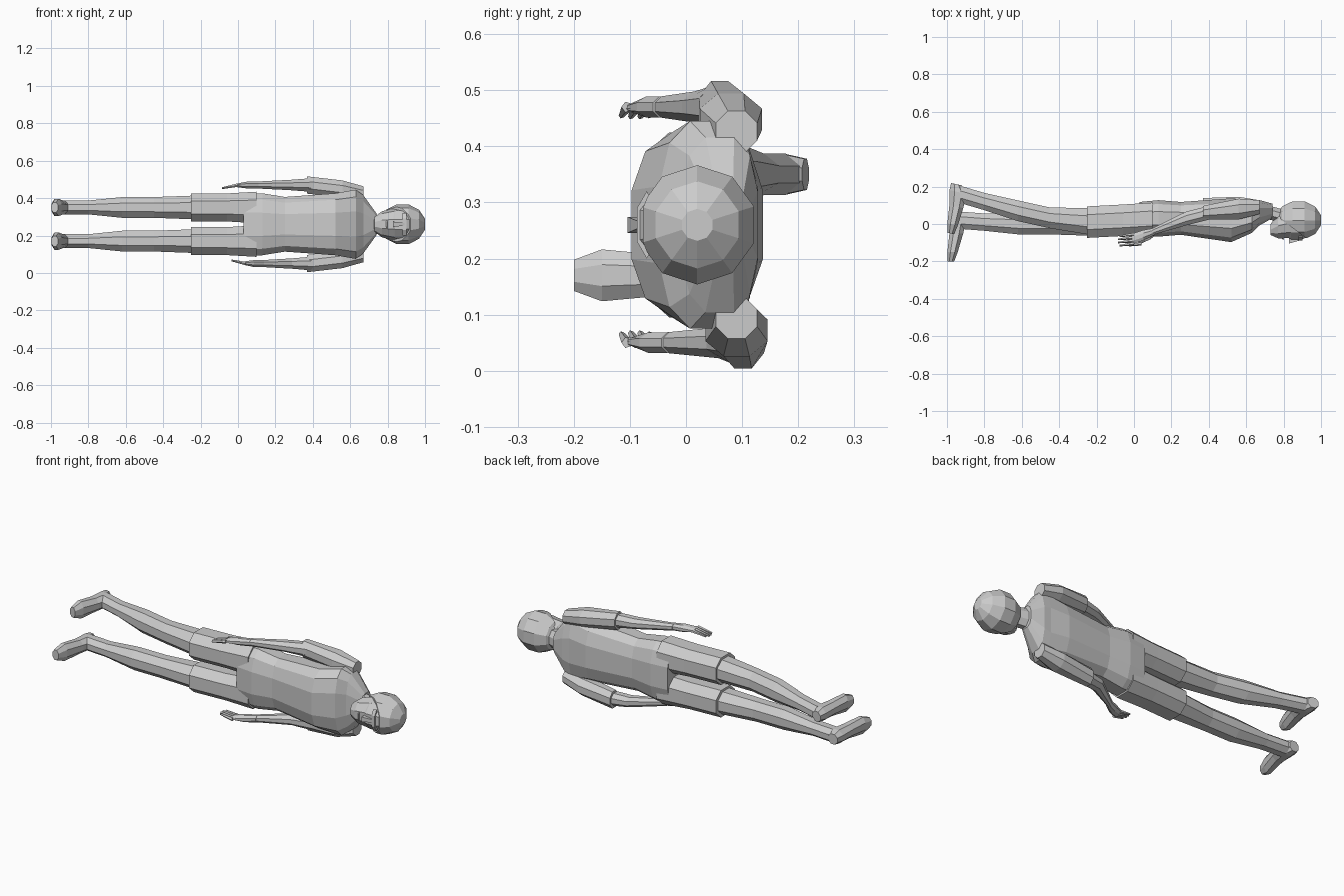
import bpy
import bmesh
from math import cos, sin, pi, tau, copysign
from mathutils import Vector

cube = bpy.data.objects.get("Cube")
if cube:
    bpy.data.objects.remove(cube, do_unlink=True)

MIDLINE = .26  # height of the reclining body's centre plane


def squared(value, power):
    return copysign(abs(value) ** power, value)


def stay(point, side):
    return point


def pose_leg(point, side):
    """Swing the upper leg backwards below the hip."""
    if side > 0:
        point.y += .22 * max(0, -.3 - point.x)
    return point


def pose_arm(point, side):
    """Slope the shoulder, curl the fingers and bend the lower elbow."""
    point.z -= .2 * (max(0, point.x - .45) + max(0, -point.x))
    if side < 0:
        point.y += max(0, .05 - abs(point.x - .32) / 6)
        point.x += max(0, .37 - point.x) / 9
    return point


def make_object(name, bm):
    bmesh.ops.recalc_face_normals(bm, faces=bm.faces[:])
    mesh = bpy.data.meshes.new(name)
    bm.to_mesh(mesh)
    bm.free()
    obj = bpy.data.objects.new(name, mesh)
    bpy.context.scene.collection.objects.link(obj)


def loft(name, sections, sides=8, offset=0, side=1, pose=stay,
         power=1, sole=False, hairline=None):
    """Skin a row of rings, each given as (x, y, depth radius, width radius).

    A sole is lofted from heel to toe, so its first radius is a height instead.
    """
    bm = bmesh.new()
    rings = []
    for x, y, depth, width in sections:
        ring = []
        for i in range(sides):
            angle = tau * (i + .5) / sides
            across = depth * squared(cos(angle), power)
            sideways = offset + width * squared(sin(angle), power)
            if sole:
                point = Vector((x + across, y, sideways))
            else:
                point = Vector((x, y + across, sideways))
            point = pose(point, side)
            point.z = MIDLINE + side * point.z
            ring.append(bm.verts.new(point))
        rings.append(ring)
    for first, second in zip(rings, rings[1:]):
        for i in range(sides):
            j = (i + 1) % sides
            bm.faces.new((first[i], first[j], second[j], second[i]))
    bm.faces.new(rings[0])
    bm.faces.new(rings[-1])
    if hairline:
        origin, normal = hairline
        geometry = bm.verts[:] + bm.edges[:] + bm.faces[:]
        bmesh.ops.bisect_plane(bm, geom=geometry, plane_co=origin,
                               plane_no=normal, clear_outer=True)
        bmesh.ops.holes_fill(bm, edges=bm.edges[:])
    make_object(name, bm)


def egg(x, y, length, depth, width, steps=6):
    """Sections of an ellipsoid whose poles are cut flat."""
    sections = []
    for i in range(steps):
        angle = pi * (i + .5) / steps
        bulge = sin(angle)
        reach = length * cos(angle) / cos(pi / steps / 2)
        sections.append((x - reach, y, depth * bulge, width * bulge))
    return sections


# Trunk, with broad chest and sloping shoulders
loft("torso", [
    (.03, .03, .09, .17),
    (.13, .03, .1, .17),
    (.25, .03, .09, .15),
    (.52, .02, .12, .17),
    (.63, .04, .09, .19),
    (.67, .06, .07, .16),
    (.74, .07, .04, .06),
], sides=12, power=.75)
loft("neck", [(.69, .07, .04, .06), (.8, .04, .04, .05)])

# Head, jaw and the hair shell trimmed along a slanting hairline
loft("head", egg(.87, .01, .11, .1, .09), sides=10)
loft("jaw", [
    (.73, -.03, .03, .04),
    (.77, -.01, .07, .07),
    (.85, .01, .09, .09),
], sides=10)
loft("hair", egg(.88, .02, .12, .11, .11), sides=10,
     hairline=((.9, -.06, 0), (-.6, -.8, 0)))

# Facial features
loft("nose", [(.89, -.08, .01, .01), (.83, -.09, .02, .02)], sides=4)
loft("lips", [(.79, -.07, .01, .02), (.8, -.07, .02, .03)], sides=6)
loft("brow", [(.88, -.07, .02, .06), (.9, -.07, .02, .06)], sides=6)

# Limbs, mirrored across the midline with a different pose on each side
for label, side in (("upper_side_", 1), ("lower_side_", -1)):
    leg = dict(side=side, pose=pose_leg, offset=.09)
    arm = dict(side=side, pose=pose_arm, offset=.21)

    # Shorts leg
    loft(label + "shorts_leg", [
        (.1, .03, .09, .09),
        (-.06, .02, .09, .08),
        (-.25, .01, .09, .08),
    ], power=.85, **leg)

    # Bare leg and foot
    loft(label + "leg", [
        (-.2, .01, .08, .07),
        (-.45, 0, .06, .06),
        (-.62, 0, .06, .06),
        (-.8, .01, .05, .04),
        (-.93, .02, .05, .04),
    ], **leg)
    loft(label + "foot", [
        (-.95, .07, .03, .03),
        (-.94, .03, .05, .04),
        (-.95, -.05, .04, .04),
        (-.97, -.15, .03, .05),
        (-.98, -.2, .02, .03),
    ], sole=True, **leg)

    # Sleeve and forearm
    loft(label + "sleeve", [
        (.67, .09, .04, .04),
        (.56, .08, .06, .05),
        (.37, .06, .04, .05),
    ], **arm)
    loft(label + "forearm", [
        (.4, .06, .04, .04),
        (.28, .03, .04, .03),
        (.1, -.04, .02, .02),
    ], **arm)

    # Hand with a fan of fingers and a thumb
    loft(label + "palm", [
        (.11, -.04, .02, .02),
        (.05, -.06, .03, .02),
        (-.01, -.08, .03, .01),
    ], **arm)
    for i in range(4):
        spread = (i - 1.5) / 60
        loft(f"{label}finger_{i}", [
            (0, spread - .08, .01, .01),
            (abs(spread) / 2 - .09, spread - .09, .005, .005),
        ], sides=5, **arm)
    loft(label + "thumb", [
        (.06, -.07, .01, .01),
        (-.02, -.11, .005, .005),
    ], sides=5, **arm)
